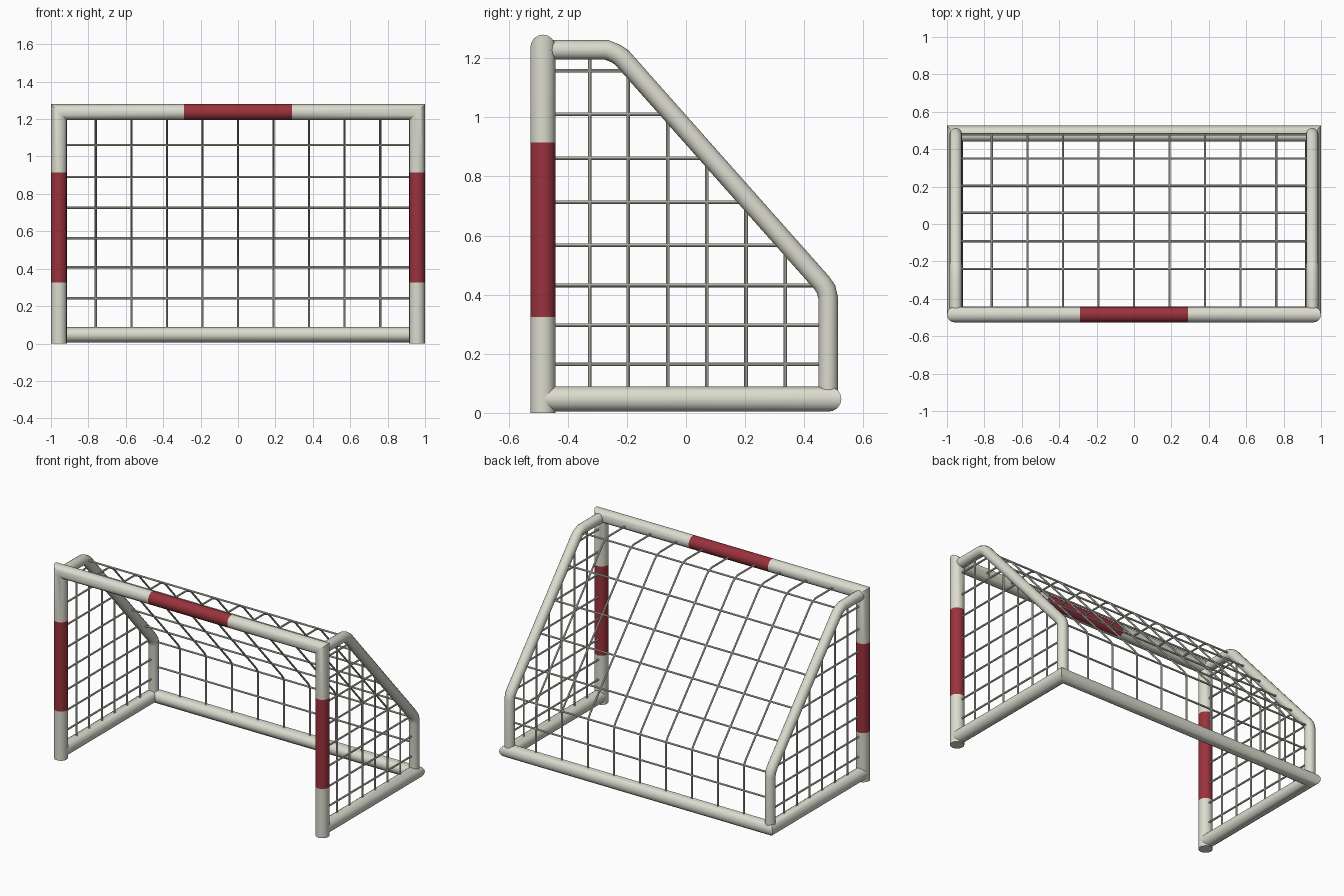
import bpy, bmesh, math
from mathutils import Vector

if "Cube" in bpy.data.objects:
    bpy.data.objects.remove(bpy.data.objects["Cube"])


def material(name, rgb):
    m = bpy.data.materials.new(name)
    m.diffuse_color = (*rgb, 1)
    m.use_nodes = True
    m.node_tree.nodes["Principled BSDF"].inputs["Base Color"].default_value = m.diffuse_color
    return m


WHITE = material("off white", (0.71, 0.71, 0.62))
RED = material("red", (0.32, 0.032, 0.045))


def add_tube(bm, pts, r, sides, red=()):
    """Sweep a circle along a flat path with mitred corners; red lists painted segments."""
    pts = [Vector(p) for p in pts]
    dirs = [(b - a).normalized() for a, b in zip(pts, pts[1:])]
    n = next((a.cross(b).normalized() for a, b in zip(dirs, dirs[1:])
              if a.cross(b).length > 1e-4), None)
    if n is None:
        n = dirs[0].orthogonal().normalized()
    rings = []
    for i, p in enumerate(pts):
        a, b = dirs[max(i - 1, 0)], dirs[min(i, len(dirs) - 1)]
        t = (a + b).normalized()
        side = n.cross(t) / t.dot(a)
        rings.append([bm.verts.new(p + r * (math.cos(k * math.tau / sides) * n
                                            + math.sin(k * math.tau / sides) * side))
                      for k in range(sides)])
    for i, (a, b) in enumerate(zip(rings, rings[1:])):
        for k in range(sides):
            j = (k + 1) % sides
            f = bm.faces.new((a[k], a[j], b[j], b[k]))
            f.material_index = int(i in red)
    bm.faces.new(rings[0][::-1])
    bm.faces.new(rings[-1])


def make(name, tubes, r, sides=16, red=()):
    bm = bmesh.new()
    for pts in tubes:
        add_tube(bm, pts, r, sides, red)
    bmesh.ops.recalc_face_normals(bm, faces=bm.faces)
    me = bpy.data.meshes.new(name)
    bm.to_mesh(me)
    bm.free()
    me.materials.append(WHITE)
    if red:
        me.materials.append(RED)
    ob = bpy.data.objects.new(name, me)
    bpy.context.collection.objects.link(ob)
    bpy.ops.object.select_all(action='DESELECT')
    ob.select_set(True)
    bpy.context.view_layer.objects.active = ob
    bpy.ops.object.shade_smooth_by_angle(angle=math.radians(40))


X, YF, YB, ZT, ZG = 0.9575, -0.484, 0.483, 1.237, 0.047
R = 0.0425

# Front frame: posts and crossbar with red bands
make("front_frame", [[(-X, YF, 0), (-X, YF, 0.325), (-X, YF, 0.915), (-X, YF, ZT),
                      (-0.29, YF, ZT), (0.29, YF, ZT),
                      (X, YF, ZT), (X, YF, 0.915), (X, YF, 0.325), (X, YF, 0)]],
     R, red=(1, 4, 7))

# Ground frame: two side bars and the back bar
make("ground_frame", [[(-X, YF, ZG), (-X, YB, ZG), (X, YB, ZG), (X, YF, ZG)]], R)

# Side profile in (y, z): flat top, slope, upright back
TOP, KNEE = (-0.24, 1.228), (0.481, 0.415)
PROFILE = [(YF, 1.228), (-0.268, 1.228), (-0.238, 1.216), (-0.217, 1.202),
           (0.459, 0.440), (0.474, 0.418), (0.481, 0.388), (0.481, ZG)]
SLOPE = (KNEE[1] - TOP[1]) / (KNEE[0] - TOP[0])


def slope_z(y):
    return min(TOP[1], TOP[1] + (y - TOP[0]) * SLOPE)


def slope_y(z):
    return min(KNEE[0], TOP[0] + (z - TOP[1]) / SLOPE)


for label, s in (("left", -1), ("right", 1)):
    # Bent side rail
    make(label + "_side_rail", [[(s * 0.953, y, z) for y, z in PROFILE]], 0.033)
    # Side net
    x = s * 0.953
    wires = [[(x, y, ZG), (x, y, slope_z(y))]
             for y in (-0.325, -0.195, -0.062, 0.07, 0.203, 0.335)]
    wires += [[(x, YF, z), (x, slope_y(z), z)]
              for z in (0.165, 0.296, 0.431, 0.567, 0.712, 0.861, 1.01, 1.158)]
    make(label + "_net", wires, 0.006, 8)

# Back and roof net: wires following the profile, then wires running across
wires = [[(0.19 * i, y, z) for y, z in PROFILE] for i in range(-4, 5)]
for y, z in [(-0.24, 1.22), (-0.092, slope_z(-0.092)), (0.06, slope_z(0.06)),
             (0.205, slope_z(0.205)), (0.35, slope_z(0.35)), (0.478, 0.408), (0.481, 0.242)]:
    wires.append([(-0.953, y, z), (0.953, y, z)])
make("back_net", wires, 0.006, 8)
